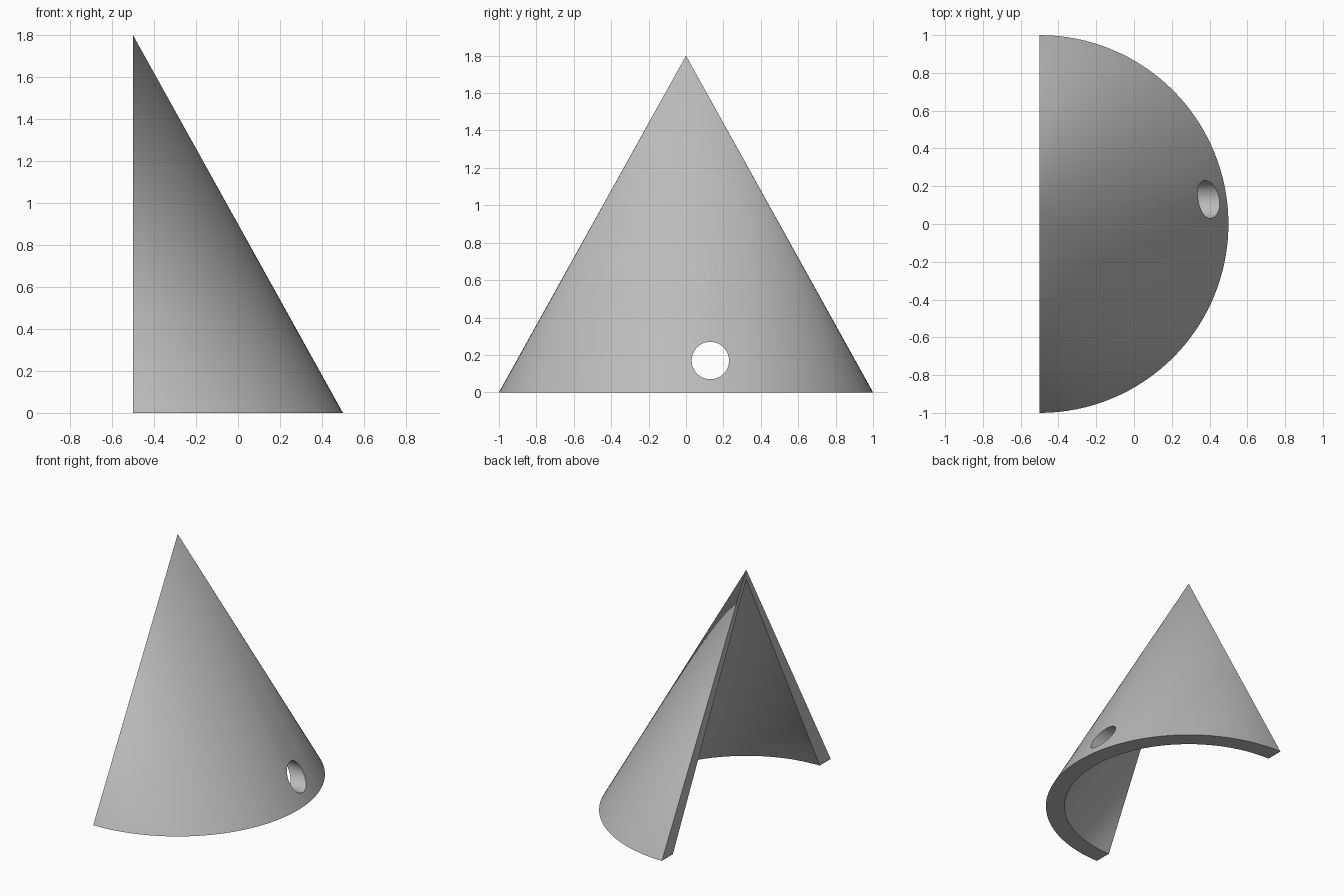
import bpy
import math

# Remove the default cube
default = bpy.data.objects.get("Cube")
if default:
    bpy.data.objects.remove(default, do_unlink=True)

AXIS_X = -0.5
HEIGHT = 1.8
SIDES = 128

grey = bpy.data.materials.new("plain grey")
grey.use_nodes = True
colour = (0.5, 0.5, 0.5, 1)
grey.diffuse_color = colour
grey.node_tree.nodes["Principled BSDF"].inputs["Base Color"].default_value = colour


def cone(name, radius, bottom, top):
    """Upright cone on the shared axis."""
    bpy.ops.mesh.primitive_cone_add(
        vertices=SIDES, radius1=radius, radius2=0, depth=top - bottom,
        location=(AXIS_X, 0, (bottom + top) / 2))
    obj = bpy.context.object
    obj.name = name
    return obj


def cut(target, cutter):
    """Subtract the cutter from the target and discard it."""
    mod = target.modifiers.new("cut", 'BOOLEAN')
    mod.operation = 'DIFFERENCE'
    mod.solver = 'EXACT'
    mod.object = cutter
    cutter.hide_render = True
    bpy.ops.object.select_all(action='DESELECT')
    bpy.context.view_layer.objects.active = target
    target.select_set(True)
    bpy.ops.object.modifier_apply(modifier=mod.name)
    bpy.data.objects.remove(cutter, do_unlink=True)


# Outer cone
shell = cone("half_cone_shell", 1, 0, HEIGHT)
shell.data.materials.append(grey)

# Hollow inside, extended below the base along the same slope
inner_radius, inner_top, below = 0.87, 1.73, 0.1
hollow_radius = inner_radius * (inner_top + below) / inner_top
cut(shell, cone("hollow_cutter", hollow_radius, -below, inner_top))

# Slice away the open half
bpy.ops.mesh.primitive_cube_add(size=4, location=(AXIS_X - 2, 0, 1))
cut(shell, bpy.context.object)

# Round hole straight through the wall
bpy.ops.mesh.primitive_cylinder_add(
    vertices=64, radius=0.1, depth=1, location=(0.4, 0.13, 0.17),
    rotation=(0, math.pi / 2, 0))
cut(shell, bpy.context.object)

# Smooth curved walls, crisp rims
bpy.ops.object.select_all(action='DESELECT')
bpy.context.view_layer.objects.active = shell
shell.select_set(True)
bpy.ops.object.shade_smooth_by_angle(angle=math.radians(30))
